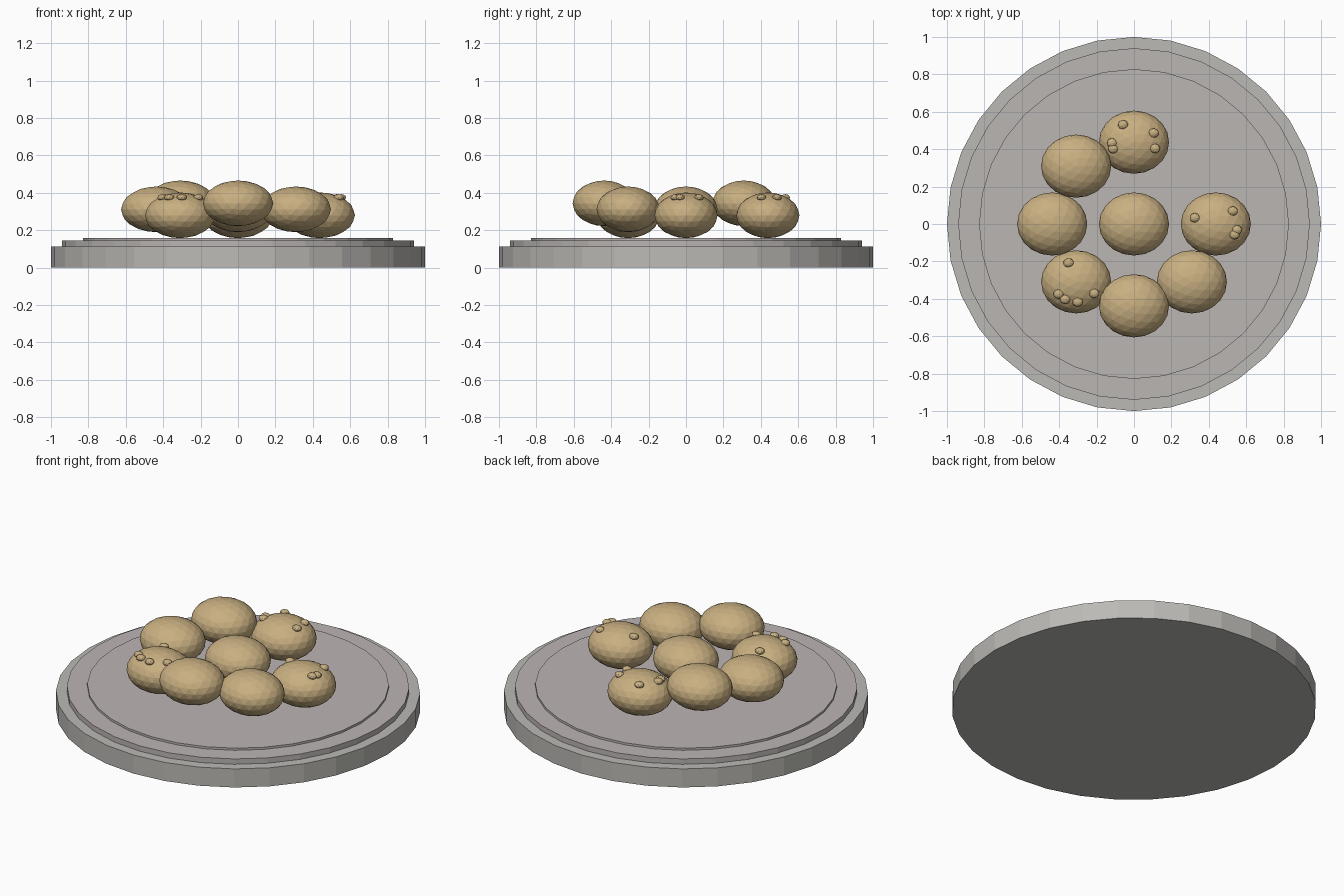
import bpy
import math

if "Cube" in bpy.data.objects:
    bpy.data.objects.remove(bpy.data.objects["Cube"])


def material(name, rgb):
    m = bpy.data.materials.new(name)
    m.diffuse_color = (*rgb, 1)
    m.use_nodes = True
    m.node_tree.nodes["Principled BSDF"].inputs["Base Color"].default_value = m.diffuse_color
    return m


STONE = material("grey stone", (0.50, 0.49, 0.465))
PLATE = material("warm grey", (0.50, 0.465, 0.455))
TAN = material("tan", (0.58, 0.43, 0.22))


def finish(name, mat):
    ob = bpy.context.object
    ob.name = name
    ob.data.materials.append(mat)
    return ob


def disc(name, radius, z0, z1, mat):
    bpy.ops.mesh.primitive_cylinder_add(vertices=32, radius=radius, depth=z1 - z0,
                                        location=(0, 0, (z0 + z1) / 2))
    finish(name, mat)


def lump(name, radius, loc, detail):
    # flattened faceted ball
    bpy.ops.mesh.primitive_ico_sphere_add(subdivisions=detail, radius=radius, location=loc)
    finish(name, TAN).scale = (1, 0.9, 0.65)


# stepped round base
disc("base", 1.0, 0, 0.1125, STONE)
disc("rim_step", 0.94, 0.1125, 0.145, PLATE)
disc("top_step", 0.828, 0.145, 0.158, PLATE)

# ring of seven balls, clockwise, with one in the middle; heights repeat in threes
R = 0.1875
RING = 0.4375
centres = [(RING * math.cos(-i * math.pi / 4), RING * math.sin(-i * math.pi / 4))
           for i in range(7)] + [(0, 0)]
# bump directions in degrees on every third ball
bumps = {0: (162, 40, -17, -32),
         3: (110, 217, 240, 274, 325),
         6: (120, 27, 182, 199, -18)}

for i, (x, y) in enumerate(centres):
    z = 0.28 + 0.032 * (i % 3)
    lump(f"ball_{i + 1}", R, (x, y, z), 3)
    for k, deg in enumerate(bumps.get(i, ())):
        a = math.radians(deg)
        lump(f"bump_{i + 1}_{k + 1}", 0.028,
             (x + 0.118 * math.cos(a), y + 0.108 * math.sin(a), 0.375), 2)
